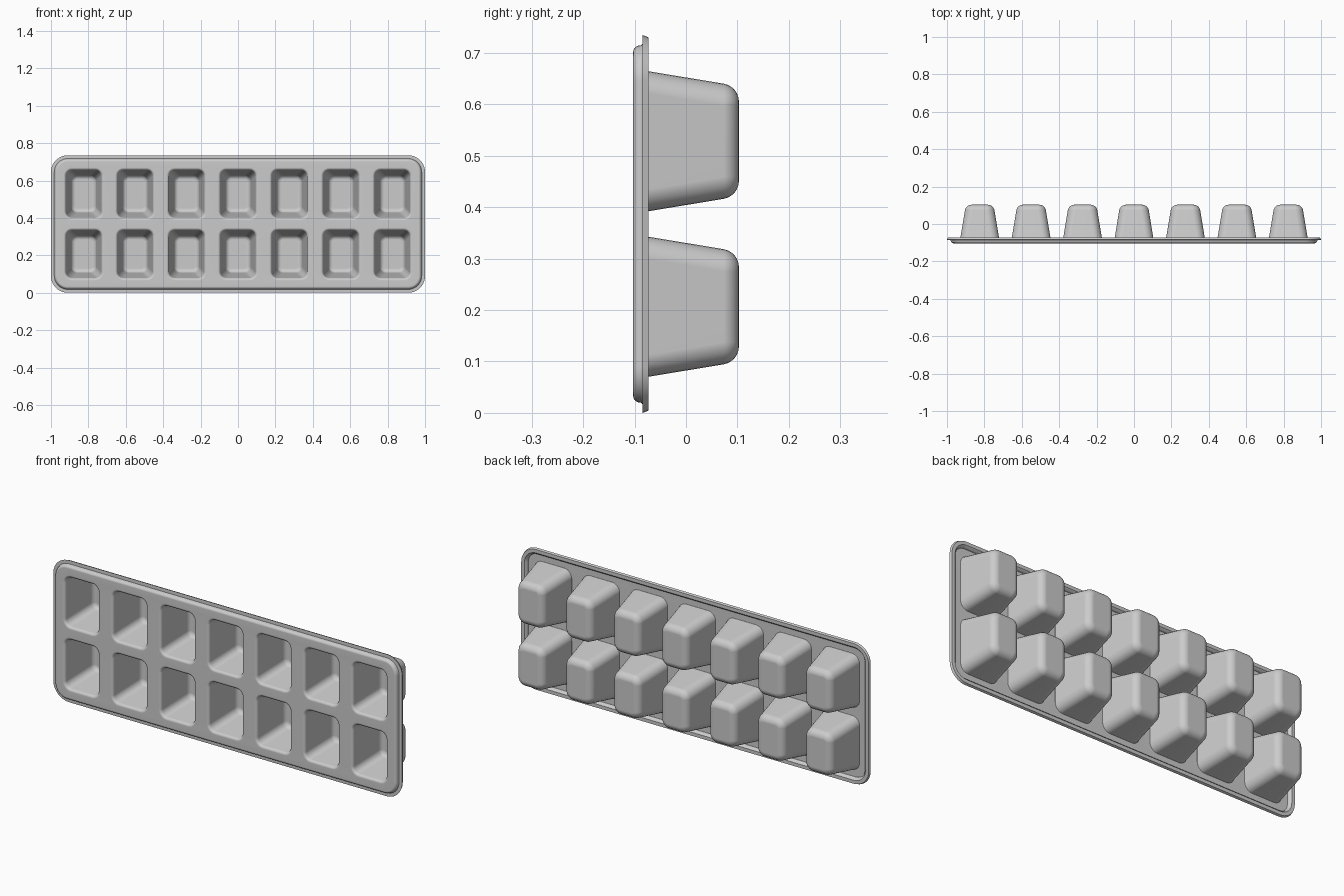
import bpy, bmesh, math

if "Cube" in bpy.data.objects:
    bpy.data.objects.remove(bpy.data.objects["Cube"])

T = 0.012                      # wall thickness
FRONT, FLOOR = -0.103, 0.091   # front face and inner cell floor (y)
SLOPE = 0.165                  # cell wall draft
CZ = 0.3675                    # tray centre height
bm = bmesh.new()


def ring(cx, cz, hx, hz, r, y, seg=6):
    """Closed rounded-rectangle loop of vertices in the xz plane."""
    vs = []
    for i, (sx, sz) in enumerate([(1, 1), (-1, 1), (-1, -1), (1, -1)]):
        for k in range(seg + 1):
            a = math.radians(90) * (i + k / seg)
            vs.append(bm.verts.new((cx + sx * (hx - r) + r * math.cos(a), y,
                                    cz + sz * (hz - r) + r * math.sin(a))))
    return vs


def skin(rings):
    for a, b in zip(rings, rings[1:]):
        n = len(a)
        for i in range(n):
            j = (i + 1) % n
            bm.faces.new((a[i], a[j], b[j], b[i]))


def loop_edges(vs):
    out = []
    for i, v in enumerate(vs):
        w = vs[(i + 1) % len(vs)]
        out.append(bm.edges.get((v, w)) or bm.edges.new((v, w)))
    return out


def arc(c, y, R, a0, a1, n=5):
    return [(c + R * math.cos(math.radians(a0 + (a1 - a0) * i / n)),
             y + R * math.sin(math.radians(a0 + (a1 - a0) * i / n)))
            for i in range(n + 1)]


# Cell profile: (offset from nominal half size, y) from mouth to floor
tilt = math.degrees(math.atan(SLOPE))
wall = lambda y: -SLOPE * (y + 0.073)
ca, sa = math.cos(math.radians(tilt)), math.sin(math.radians(tilt))
R1, R2 = 0.014, 0.024
ym, yf = FRONT + R1, FLOOR - R2
mouth = arc(wall(ym - R1 * sa) + R1 * ca, ym, R1, 270, 180 + tilt)
base = arc(wall(yf + R2 * sa) - R2 * ca, yf, R2, tilt, 90, 6)
profile = [(d, y, 0.032 + d - mouth[-1][0]) for d, y in mouth]
profile += [(d, y, 0.032 + d - base[0][0]) for d, y in base]

# Fourteen cells
boundary = []
for row in (-1, 1):
    for col in range(-3, 4):
        rings = [ring(col * 0.275, CZ + row * 0.161, 0.091 + d, 0.124 + d, r, y)
                 for d, y, r in profile]
        skin(rings)
        bm.faces.new(rings[-1])
        boundary += loop_edges(rings[0])

# Stepped rim: rounded plate edge, small cove, flat flange
rim = [(-0.020 - R1 + R1 * math.sin(a), FRONT + R1 - R1 * math.cos(a))
       for a in [math.radians(90 * i / 5) for i in range(6)]]
rim += [(-0.0195, -0.087), (-0.0175, -0.085), (-0.002, -0.085), (0, -0.0842)]
rings = [ring(0, CZ, 1 + d, CZ + d, 0.09 + d, y, 10) for d, y in rim]
skin(rings)
boundary += loop_edges(rings[0])

# Front plate filled around the cell mouths
bmesh.ops.triangle_fill(bm, use_beauty=True, edges=boundary, normal=(0, -1, 0))
bmesh.ops.recalc_face_normals(bm, faces=bm.faces[:])
bm.normal_update()
if sum(f.normal.y * f.calc_area() for f in bm.faces) > 0:
    bmesh.ops.reverse_faces(bm, faces=bm.faces[:])

me = bpy.data.meshes.new("ice_tray")
bm.to_mesh(me)
bm.free()
tray = bpy.data.objects.new("ice_tray", me)
bpy.context.collection.objects.link(tray)

# Give the sheet thickness towards the back
sol = tray.modifiers.new("thickness", 'SOLIDIFY')
sol.thickness = T
sol.offset = -1
sol.use_even_offset = True

bpy.context.view_layer.objects.active = tray
tray.select_set(True)
bpy.ops.object.modifier_apply(modifier=sol.name)
bpy.ops.object.shade_smooth_by_angle(angle=math.radians(35))
wn = tray.modifiers.new("weighted_normals", 'WEIGHTED_NORMAL')
wn.keep_sharp = True
